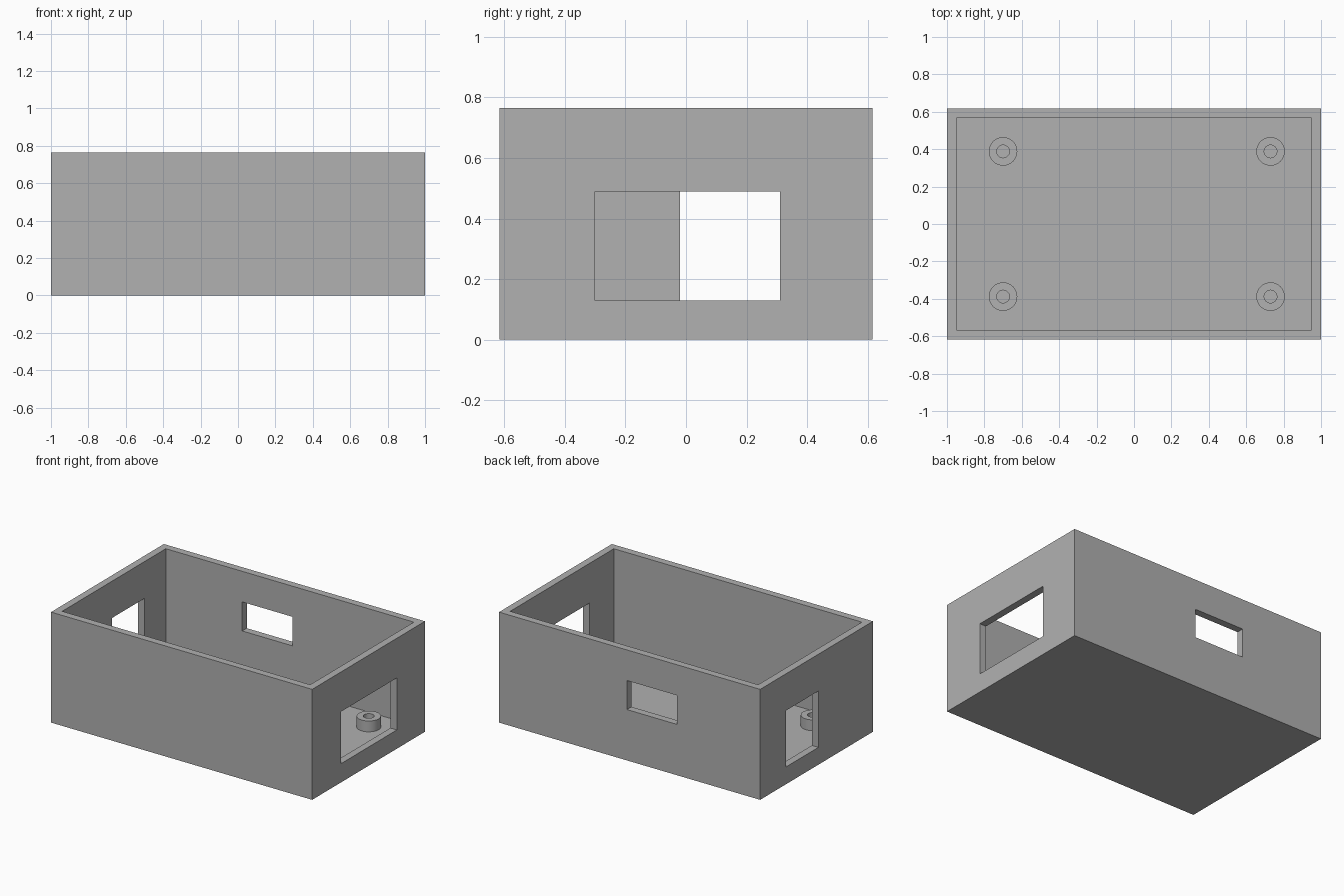
import bpy
import bmesh
from math import radians, tau
from mathutils import Matrix, Vector

cube = bpy.data.objects.get("Cube")
if cube:
    bpy.data.objects.remove(cube, do_unlink=True)

grey = bpy.data.materials.new("plain grey")
grey.use_nodes = True
grey.diffuse_color = (0.44, 0.44, 0.44, 1)
grey.node_tree.nodes["Principled BSDF"].inputs["Base Color"].default_value = grey.diffuse_color

HALF_X, HALF_Y, HEIGHT, WALL = 1.0, 0.617, 0.765, 0.05


def add_object(name, bm):
    bmesh.ops.recalc_face_normals(bm, faces=bm.faces[:])
    mesh = bpy.data.meshes.new(name)
    bm.to_mesh(mesh)
    bm.free()
    mesh.materials.append(grey)
    obj = bpy.data.objects.new(name, mesh)
    bpy.context.collection.objects.link(obj)
    return obj


def box(name, low, high):
    low, high = Vector(low), Vector(high)
    bm = bmesh.new()
    matrix = Matrix.Translation((low + high) / 2) @ Matrix.Diagonal((*(high - low), 1))
    bmesh.ops.create_cube(bm, size=1, matrix=matrix)
    return add_object(name, bm)


def cut(target, cutter):
    bpy.context.view_layer.objects.active = target
    mod = target.modifiers.new("cut", "BOOLEAN")
    mod.operation, mod.solver, mod.object = "DIFFERENCE", "EXACT", cutter
    bpy.ops.object.modifier_apply(modifier=mod.name)
    bpy.data.objects.remove(cutter, do_unlink=True)


def post(name, x, y):
    # Hollow round post, lathed from a rectangular section
    bm = bmesh.new()
    inner, outer, bottom, top = 0.034, 0.076, WALL - 0.01, 0.125
    section = [(inner, bottom), (outer, bottom), (outer, top), (inner, top)]
    verts = [bm.verts.new((r, 0, z)) for r, z in section]
    edges = [bm.edges.new((verts[i], verts[(i + 1) % 4])) for i in range(4)]
    bmesh.ops.spin(bm, geom=verts + edges, axis=(0, 0, 1), cent=(0, 0, 0),
                   angle=tau, steps=48)
    bmesh.ops.remove_doubles(bm, verts=bm.verts[:], dist=0.0001)
    obj = add_object(name, bm)
    obj.location = (x, y, 0)
    bpy.ops.object.select_all(action="DESELECT")
    obj.select_set(True)
    bpy.context.view_layer.objects.active = obj
    bpy.ops.object.shade_smooth_by_angle(angle=radians(30))


# Open-topped case
case = box("case", (-HALF_X, -HALF_Y, 0), (HALF_X, HALF_Y, HEIGHT))
cut(case, box("cavity", (WALL - HALF_X, WALL - HALF_Y, WALL),
              (HALF_X - WALL, HALF_Y - WALL, 1)))

# Openings in the left, right and back walls
cut(case, box("left_opening", (0.9, -0.3, 0.13), (1.1, 0.31, 0.49)))
cut(case, box("right_opening", (-1.1, -0.02, 0.12), (-0.9, 0.335, 0.51)))
cut(case, box("back_opening", (-0.365, 0.5, 0.352), (0.02, 0.7, 0.553)))

# Mounting posts on the floor
for side, x in (("right", -0.7), ("left", 0.73)):
    for end, y in (("front", -0.388), ("back", 0.388)):
        post(f"{end}_{side}_post", x, y)
